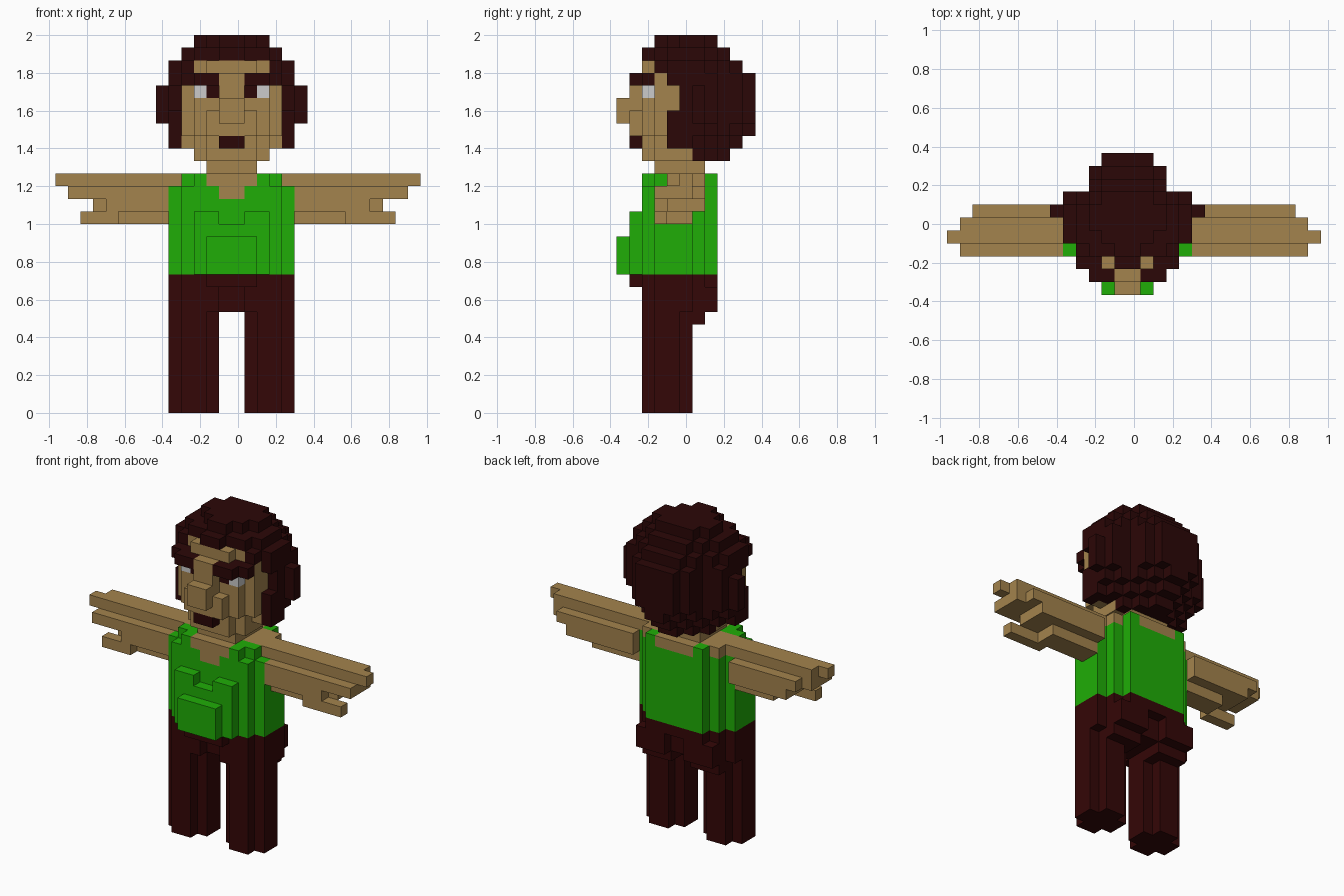
import bpy
import bmesh

cube = bpy.data.objects.get("Cube")
if cube:
    bpy.data.objects.remove(cube, do_unlink=True)

UNIT = 2 / 30          # edge length of one block
COLOURS = {
    "skin": (0.37, 0.228, 0.074),
    "hair_brown": (0.024, 0.002, 0.002),
    "trouser_brown": (0.034, 0.002, 0.002),
    "shirt_green": (0.014, 0.42, 0.002),
    "eye_white": (0.6, 0.6, 0.6),
}
NAMES = list(COLOURS)
cells = {}             # block position -> (part, colour)


def block(part, colour, across, depth, height):
    """Fill a range of blocks on the grid; later blocks replace earlier ones."""
    for u in range(*across):
        for v in range(*depth):
            for z in range(*height):
                cells[u, v, z] = (part, colour)


def pair(part, colour, across, depth, height):
    """Fill a range on the left side and its mirror image on the right."""
    inner, outer = across
    block(part, colour, (inner, outer), depth, height)
    block(part, colour, (-outer, -inner), depth, height)


# Legs: rounded columns
pair("legs", "trouser_brown", (1, 5), (3, 5), (0, 8))
pair("legs", "trouser_brown", (2, 4), (2, 6), (0, 8))

# Hips, buttocks and waist front
pair("hips", "trouser_brown", (0, 5), (3, 6), (8, 11))
pair("hips", "trouser_brown", (0, 4), (6, 7), (8, 11))
pair("hips", "trouser_brown", (1, 4), (2, 3), (8, 11))
pair("hips", "trouser_brown", (0, 2), (1, 3), (10, 11))
pair("hips", "trouser_brown", (0, 3), (7, 8), (10, 11))
pair("hips", "trouser_brown", (1, 4), (7, 8), (8, 10))
pair("hips", "trouser_brown", (1, 4), (5, 7), (7, 8))

# Shirt: body, stepped back, chest, shoulders and belly
pair("shirt", "shirt_green", (0, 5), (3, 6), (11, 18))
pair("shirt", "shirt_green", (0, 4), (2, 7), (11, 18))
pair("shirt", "shirt_green", (0, 3), (2, 8), (11, 19))
pair("shirt", "shirt_green", (2, 4), (3, 7), (18, 19))
pair("shirt", "shirt_green", (0, 3), (1, 2), (11, 15))
pair("shirt", "shirt_green", (1, 3), (1, 2), (15, 16))
pair("shirt", "shirt_green", (0, 2), (0, 1), (11, 14))

# Neckline, shoulders and neck
pair("neck", "skin", (0, 4), (4, 7), (18, 19))
pair("neck", "skin", (0, 2), (7, 8), (18, 19))
pair("neck", "skin", (0, 2), (2, 4), (18, 19))
pair("neck", "skin", (0, 1), (2, 3), (17, 18))
pair("neck", "skin", (0, 2), (3, 7), (19, 21))

# Arms: rounded bars that end in fingers and a thumb, one block longer on the left
ARM_BARS = [           # start, reach, depth, height
    (4, 14, (4, 5), 18), (4, 13, (5, 6), 18),
    (5, 13, (3, 6), 17), (5, 12, (6, 7), 17),
    (5, 10, (3, 4), 16), (5, 11, (4, 7), 16),
    (5, 9, (4, 6), 15), (9, 12, (3, 4), 15),
]
for start, reach, depth, z in ARM_BARS:
    block("right_arm", "skin", (-reach, -start), depth, (z, z + 1))
    block("left_arm", "skin", (start, reach + 1), depth, (z, z + 1))

# Hair: round outline seen from above, limited layer by layer
OUTLINE = [0, 0, 4, 4, 5, 5, 6, 5, 3, 3, 2]
HAIR_LAYERS = {        # height: (half width, front, back)
    20: (3, 6, 9), 21: (5, 4, 10), 22: (5, 4, 11), 23: (6, 4, 11),
    24: (6, 5, 11), 25: (6, 5, 11), 26: (5, 4, 11), 27: (5, 3, 10),
    28: (4, 2, 9), 29: (3, 3, 8),
}
for z, (width, front, back) in HAIR_LAYERS.items():
    for v in range(front, back):
        taper = back - v + (1 if z > 22 else 0)
        half = min(width, OUTLINE[v], taper)
        if z > 27:     # rounded crown
            half = min(half, 1 + (30 - z) * (v - front))
        pair("hair", "hair_brown", (0, half), (v, v + 1), (z, z + 1))

# Face: jaw, cheeks and forehead
pair("face", "skin", (0, 3), (3, 6), (20, 22))
pair("face", "skin", (0, 2), (2, 3), (20, 22))
pair("face", "skin", (0, 4), (4, 5), (21, 26))
pair("face", "skin", (0, 4), (3, 4), (22, 27))
pair("face", "skin", (0, 3), (2, 3), (22, 25))
pair("face", "skin", (0, 3), (3, 4), (27, 28))
pair("face", "skin", (0, 2), (2, 3), (26, 28))

# Muzzle, nose and bridge
pair("nose", "skin", (0, 2), (1, 2), (22, 24))
pair("nose", "skin", (0, 1), (1, 3), (24, 27))
pair("nose", "skin", (0, 1), (0, 1), (23, 25))

# Mouth, eyes and brows
pair("mouth", "hair_brown", (0, 1), (1, 2), (21, 22))
pair("eyes", "eye_white", (2, 3), (2, 3), (25, 26))
pair("eyes", "hair_brown", (1, 2), (2, 3), (25, 26))
pair("brows", "hair_brown", (1, 3), (1, 2), (26, 27))
pair("brows", "hair_brown", (1, 4), (2, 3), (26, 27))

# One material for each colour
materials = {}
for name, rgb in COLOURS.items():
    mat = bpy.data.materials.new(name)
    mat.use_nodes = True
    mat.diffuse_color = (*rgb, 1)
    shader = mat.node_tree.nodes["Principled BSDF"]
    shader.inputs["Base Color"].default_value = (*rgb, 1)
    materials[name] = mat


def build_part(part):
    """Make one mesh from the exposed sides of a part's blocks."""
    bm = bmesh.new()
    corners = {}

    def corner(point):
        if point not in corners:
            u, v, z = point
            corners[point] = bm.verts.new(
                ((u - 0.5) * UNIT, (v - 5.5) * UNIT, z * UNIT))
        return corners[point]

    for cell, (owner, colour) in cells.items():
        if owner != part:
            continue
        for axis in range(3):
            for side in (0, 1):
                beside = list(cell)
                beside[axis] += 2 * side - 1
                if tuple(beside) in cells:
                    continue
                loop = []
                for a, b in ((0, 0), (1, 0), (1, 1), (0, 1)):
                    point = list(cell)
                    point[axis] += side
                    point[(axis + 1) % 3] += a
                    point[(axis + 2) % 3] += b
                    loop.append(corner(tuple(point)))
                if not side:
                    loop.reverse()
                bm.faces.new(loop).material_index = NAMES.index(colour)

    mesh = bpy.data.meshes.new(part)
    for name in NAMES:
        mesh.materials.append(materials[name])
    bm.to_mesh(mesh)
    bm.free()
    bpy.context.collection.objects.link(bpy.data.objects.new(part, mesh))


for part in dict.fromkeys(owner for owner, colour in cells.values()):
    build_part(part)
